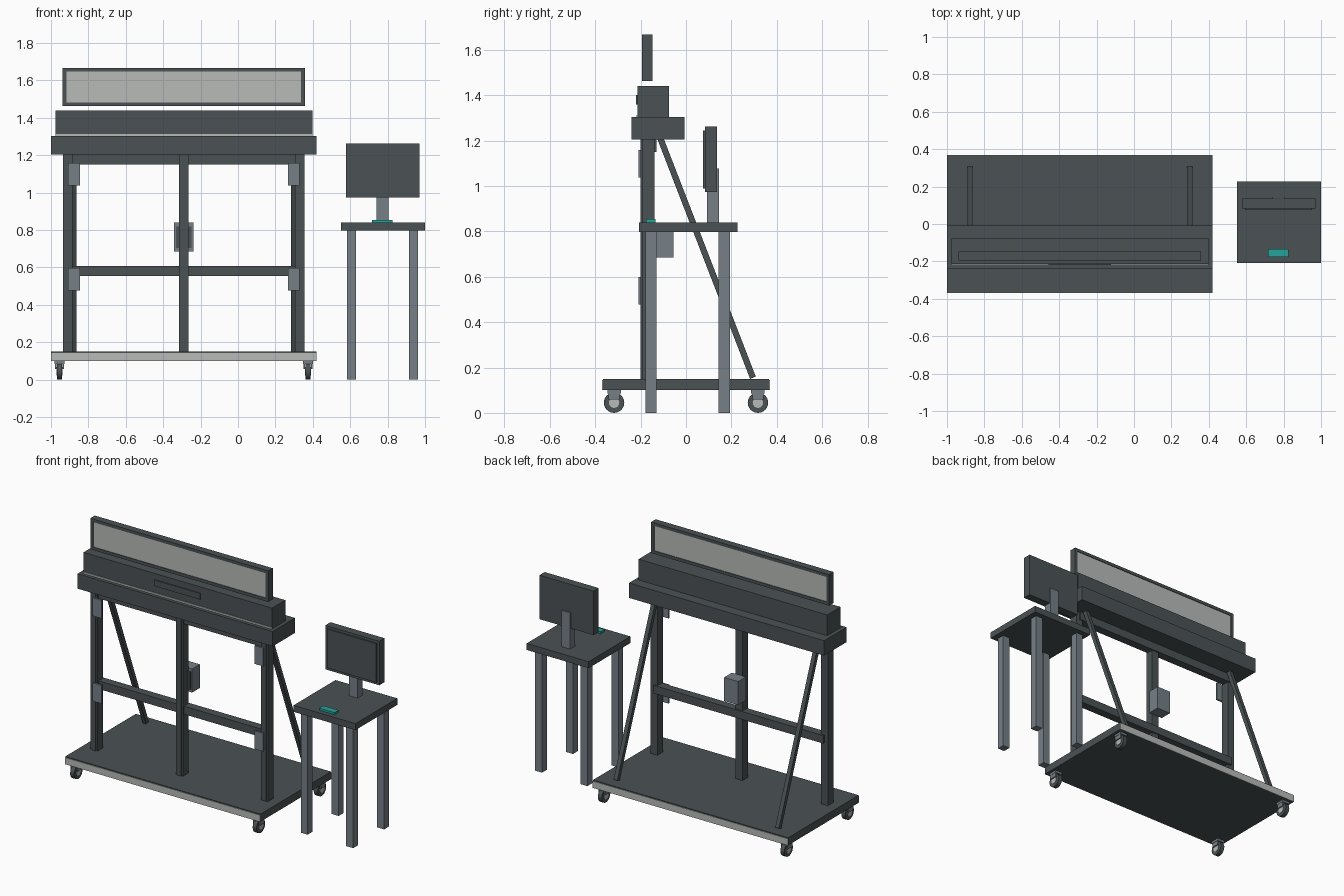
import bpy
from math import radians
from mathutils import Vector

cube = bpy.data.objects.get("Cube")
if cube:
    bpy.data.objects.remove(cube)


def material(name, r, g, b):
    m = bpy.data.materials.new(name)
    m.use_nodes = True
    m.diffuse_color = (r, g, b, 1)
    node = next(n for n in m.node_tree.nodes if n.type == "BSDF_PRINCIPLED")
    node.inputs["Base Color"].default_value = (r, g, b, 1)
    return m


DARK = material("dark slate", 0.07, 0.085, 0.09)
STEEL = material("steel grey", 0.18, 0.215, 0.245)
PALE = material("pale grey", 0.48, 0.50, 0.485)
TEAL = material("teal", 0.02, 0.36, 0.33)


def finish(name, mat):
    ob = bpy.context.object
    ob.name = ob.data.name = name
    ob.data.materials.append(mat)
    return ob


def box(name, mat, x, y, z):
    """Box from (low, high) pairs on each axis."""
    bpy.ops.mesh.primitive_cube_add(size=1)
    ob = finish(name, mat)
    for v in ob.data.vertices:
        v.co = [lo + (hi - lo) * (c + 0.5) for c, (lo, hi) in zip(v.co, (x, y, z))]
    return ob


def around(c, half):
    return (c - half, c + half)


def wheel(name, mat, centre, radius, depth):
    bpy.ops.mesh.primitive_cylinder_add(vertices=24, radius=radius, depth=depth,
                                        location=centre, rotation=(0, radians(90), 0))
    ob = finish(name, mat)
    bpy.ops.object.shade_smooth_by_angle()
    return ob


MID = -0.29  # centre line of the rig

# Rolling base with pale edge trims
box("base_platform", DARK, (-1, 0.42), (-0.366, 0.366), (0.10, 0.15))
for side, s in (("front", -1), ("back", 1)):
    box(side + "_base_trim", PALE, (-1, 0.42), sorted((s * 0.366, s * 0.37)), (0.10, 0.144))

# Casters
for cx in (MID - 0.664, MID + 0.664):
    for cy in (-0.317, 0.317):
        box("caster_plate", STEEL, around(cx, 0.027), around(cy, 0.03), (0.085, 0.10))
        for s in (-1, 1):
            box("caster_fork", STEEL, around(cx + s * 0.021, 0.004),
                around(cy, 0.025), (0.058, 0.09))
        wheel("caster_tyre", DARK, (cx, cy, 0.045), 0.045, 0.028)
        wheel("caster_hub", PALE, (cx, cy, 0.045), 0.023, 0.034)

# Upright posts with a raised front spine
for name, px in (("right_post", MID - 0.62), ("middle_post", MID), ("left_post", MID + 0.62)):
    box(name, DARK, around(px, 0.025), (-0.195, -0.138), (0.15, 1.205))
    box(name + "_spine", DARK, around(px, 0.014), (-0.20, -0.195), (0.15, 1.205))

# Cross rails
box("upper_rail", DARK, (-0.91, 0.33), (-0.185, -0.13), (1.15, 1.205))
box("lower_rail", DARK, (-0.91, 0.33), (-0.185, -0.13), (0.555, 0.608))

# Corner brackets and sloping back braces
top, foot = Vector((0, -0.115, 1.215)), Vector((0, 0.295, 0.155))
for name, s in (("right", -1), ("left", 1)):
    bx = MID + s * 0.588
    for z in ((1.038, 1.158), (0.478, 0.598)):
        box(name + "_bracket", STEEL, around(bx, 0.032), (-0.21, -0.198), z)
    brace = box(name + "_brace", DARK, around(0, 0.0135), around(0, 0.0135),
                around(0, (top - foot).length / 2))
    brace.location = (top + foot) / 2 + Vector((bx, 0, 0))
    brace.rotation_euler = (top - foot).to_track_quat("Z", "Y").to_euler()
    # keep the square section aligned to the rig
    brace.rotation_euler = (Vector((0, 0, 1)).rotation_difference(top - foot)).to_euler()

# Control box on the middle post
box("control_box", STEEL, around(MID, 0.051), (-0.135, -0.055), (0.685, 0.84))
box("control_box_panel", DARK, around(MID, 0.041), (-0.142, -0.135), (0.703, 0.82))

# Head beam, housing and slot cover
box("head_beam", DARK, (-1, 0.42), (-0.24, -0.007), (1.205, 1.303))
box("head_housing", DARK, (-0.975, 0.397), (-0.213, -0.075), (1.303, 1.44))
box("housing_light_strip", PALE, (-0.975, 0.397), (-0.218, -0.213), (1.303, 1.314))
box("housing_slot_cover", DARK, (-0.457, -0.122), (-0.22, -0.213), (1.36, 1.40))

# Illuminated sign: frame bars around a pale panel
SX, SY, SZ = (-0.938, 0.357), (-0.195, -0.148), (1.463, 1.667)
T = 0.02
for z in ((SZ[0], SZ[0] + T), (SZ[1] - T, SZ[1])):
    box("sign_frame_bar", DARK, SX, SY, z)
for x in ((SX[0], SX[0] + T), (SX[1] - T, SX[1])):
    box("sign_frame_end", DARK, x, SY, (SZ[0] + T, SZ[1] - T))
box("sign_panel", PALE, (SX[0] + T, SX[1] - T), (SY[0] + 0.004, SY[1] - 0.004),
    (SZ[0] + T, SZ[1] - T))

# Side table
box("table_top", DARK, (0.55, 1), (-0.208, 0.227), (0.797, 0.84))
for lx in (0.607, 0.938):
    for ly in (-0.154, 0.168):
        box("table_leg", STEEL, around(lx, 0.025), around(ly, 0.025), (0, 0.797))

# Monitor, stand and keypad
box("monitor_body", DARK, (0.577, 0.97), (0.083, 0.137), (0.973, 1.262))
box("monitor_screen", DARK, (0.594, 0.953), (0.075, 0.083), (0.99, 1.245))
box("monitor_stand", STEEL, (0.741, 0.805), (0.093, 0.145), (0.84, 1.078))
box("keypad", TEAL, (0.716, 0.827), (-0.177, -0.135), (0.84, 0.854))
